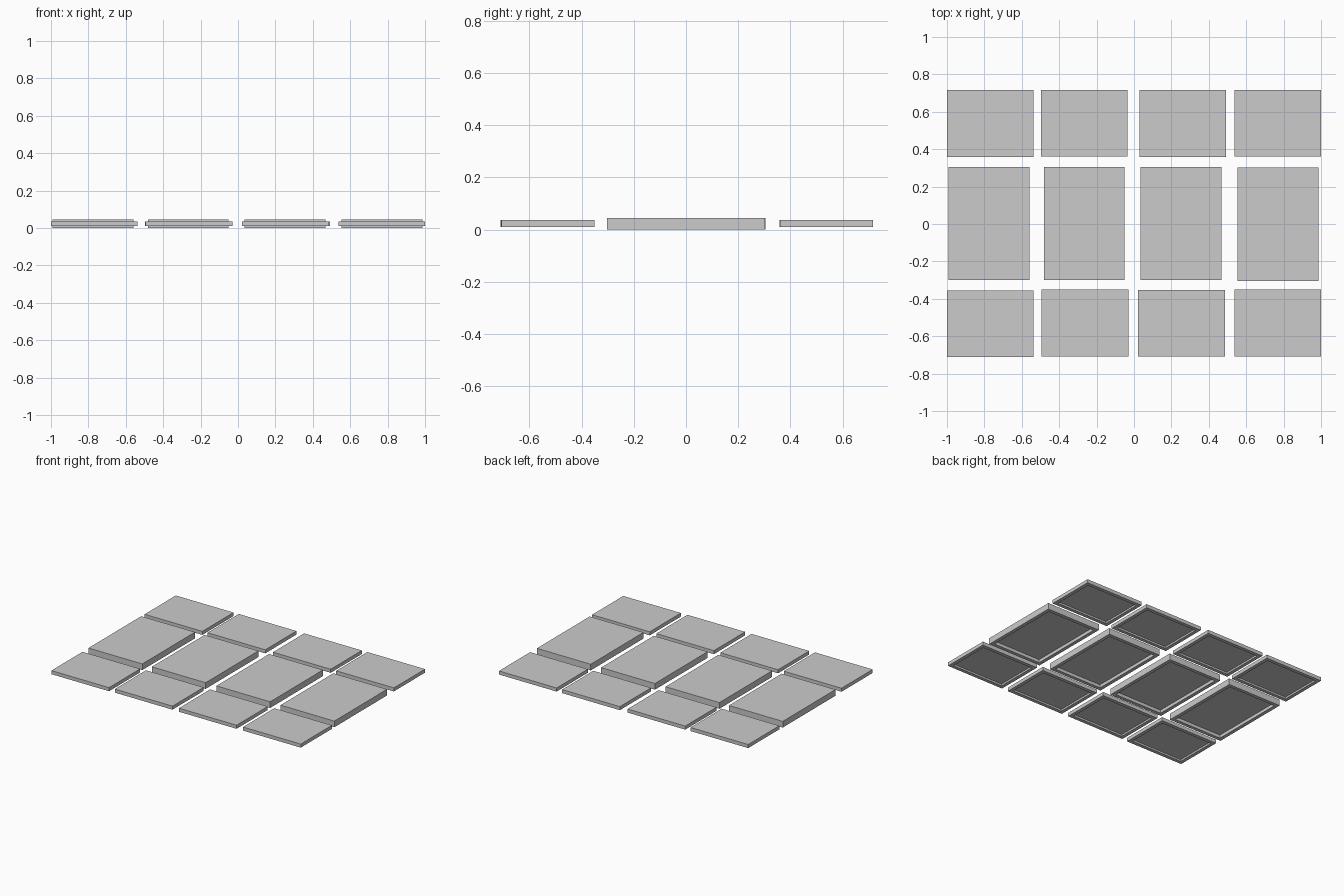
import bpy
import bmesh

cube = bpy.data.objects.get("Cube")
if cube:
    bpy.data.objects.remove(cube, do_unlink=True)

grey = bpy.data.materials.new("light grey")
grey.use_nodes = True
colour = (0.6, 0.6, 0.6, 1)
grey.diffuse_color = colour
grey.node_tree.nodes["Principled BSDF"].inputs["Base Color"].default_value = colour


def panel(name, x, y, width, depth, bottom, top, rim, recess):
    """Flat slab with a rimmed recess on its underside."""
    bm = bmesh.new()
    bmesh.ops.create_cube(bm, size=1)
    for v in bm.verts:
        v.co.x *= width
        v.co.y *= depth
        v.co.z = top if v.co.z > 0 else bottom
    bm.normal_update()
    under = min(bm.faces, key=lambda f: f.normal.z)
    # Rim first, then straight inner walls
    bmesh.ops.inset_region(bm, faces=[under], thickness=rim)
    floor = bmesh.ops.extrude_face_region(bm, geom=[under])["geom"]
    verts = [g for g in floor if isinstance(g, bmesh.types.BMVert)]
    bmesh.ops.translate(bm, verts=verts, vec=(0, 0, recess))
    if under.is_valid:
        bmesh.ops.delete(bm, geom=[under], context='FACES_ONLY')
    bmesh.ops.recalc_face_normals(bm, faces=bm.faces)
    mesh = bpy.data.meshes.new(name)
    bm.to_mesh(mesh)
    bm.free()
    mesh.materials.append(grey)
    obj = bpy.data.objects.new(name, mesh)
    obj.location = (x, y, 0)
    bpy.context.collection.objects.link(obj)


# Small panels, slightly uneven spacing
small = dict(width=0.463, depth=0.357, bottom=0.01, top=0.036, rim=0.036, recess=0.013)
rows = {
    "back_panel": [(-0.769, 0.537), (-0.265, 0.539), (0.261, 0.538), (0.768, 0.539)],
    "front_panel": [(-0.769, -0.533), (-0.262, -0.529), (0.254, -0.531), (0.768, -0.529)],
}
for name, places in rows.items():
    for i, (x, y) in enumerate(places, 1):
        panel(f"{name}_{i}", x, y, **small)

# Large, thicker middle panels
large = dict(width=0.432, depth=0.605, bottom=0, top=0.045, rim=0.036, recess=0.023)
for i, (x, y) in enumerate([(-0.775, 0.003), (-0.266, 0.003), (0.252, 0.003), (0.77, -0.001)], 1):
    panel(f"middle_panel_{i}", x, y, **large)
